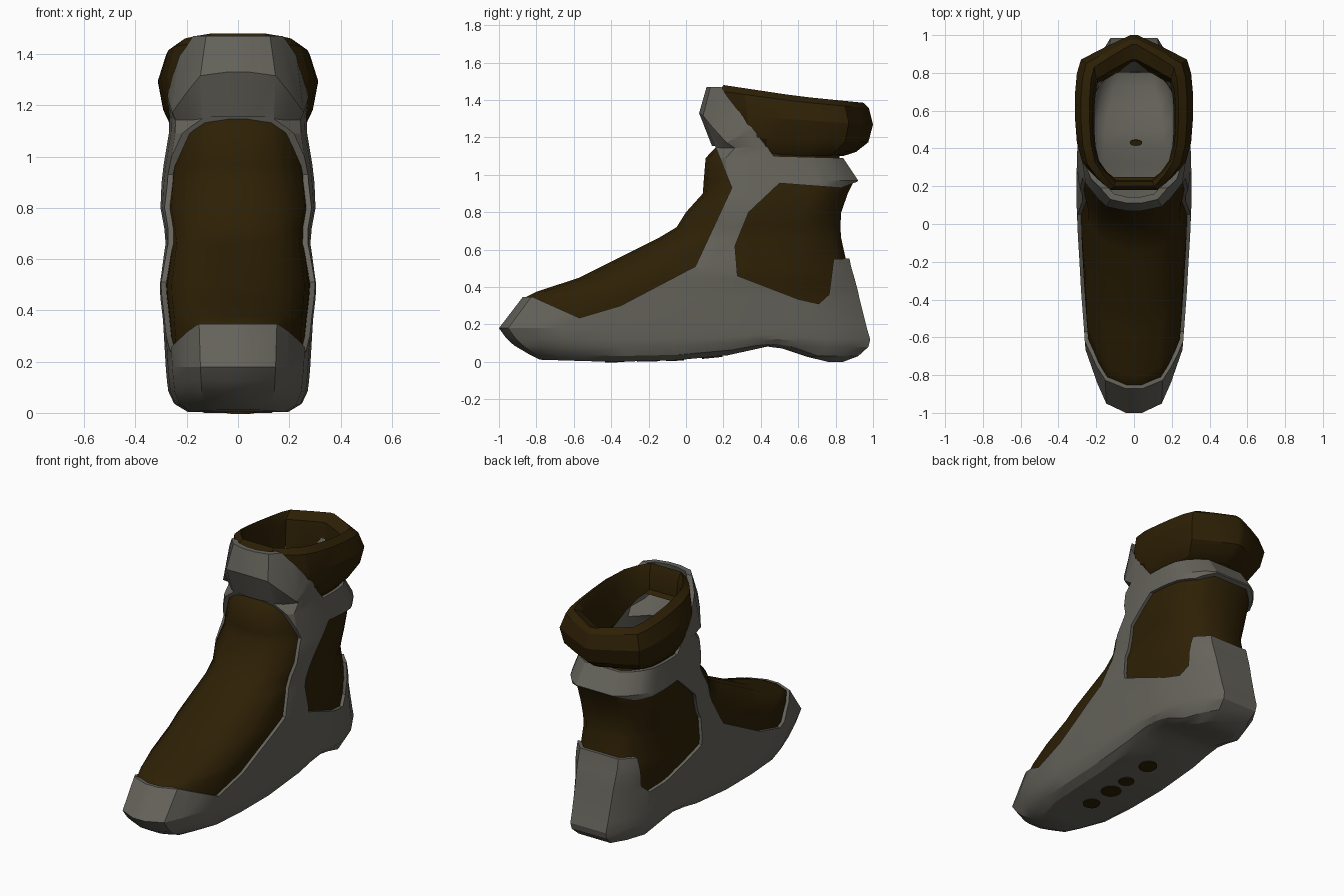
import bpy, bmesh, math

if "Cube" in bpy.data.objects:
    bpy.data.objects.remove(bpy.data.objects["Cube"])


def material(name, rgb):
    m = bpy.data.materials.new(name)
    m.diffuse_color = (*rgb, 1)
    m.use_nodes = True
    m.node_tree.nodes["Principled BSDF"].inputs["Base Color"].default_value = m.diffuse_color
    return m


GREY = material("armour grey", (0.13, 0.125, 0.104))
BROWN = material("dark brown", (0.0265, 0.0143, 0.0015))

# Half-width fraction along the boot, from front (0) to back (1)
PLAN = [(0, .15), (.025, .52), (.08, .69), (.17, .91), (.3, .97), (.45, 1), (.62, 1),
        (.69, .99), (.75, .97), (.8, .95), (.88, .83), (.95, .66), (1, .45)]
POINTED = [(0, .45), (.025, .53), (.08, .69), (.17, .88), (.3, .97), (.45, 1), (.62, 1),
           (.75, .97), (.84, .9), (.92, .5), (1, .06)]
# Rings of the boot: height, front y, back y, half width
RINGS = [(0, -.78, .84, .2), (.03, -.84, .92, .25), (.08, -.92, .975, .272),
         (.12, -.96, .985, .277), (.18, -1, .967, .282), (.35, -.87, .925, .292),
         (.375, -.82, .92, .294), (.45, -.59, .9, .303), (.5, -.49, .885, .305),
         (.66, -.17, .85, .283), (.72, -.07, .845, .29), (.8, -.02, .85, .305),
         (.9, .07, .885, .298), (.97, .075, .92, .29), (1.09, .085, .84, .27),
         (1.16, .14, .85, .268), (1.33, .07, .93, .282), (1.47, .11, .93, .24)]
ARCH = [(-.9, .015), (-.4, 0), (0, .01), (.2, .03), (.45, .085), (.57, .06), (.71, 0), (2, 0)]
FOLD = [(1.09, 0), (1.16, .02), (1.33, .16), (1.47, 0), (2, 0)]


def lerp(table, v):
    for (a, p), (b, q) in zip(table, table[1:]):
        if v <= b:
            return p + (q - p) * max(0, v - a) / (b - a)
    return table[-1][1]


def boot_shape(y, z):
    # arched sole, and the fold above the instep dropping to the sides
    fold = lerp(FOLD, z) * lerp([(.08, 0), (.21, 1), (.55, 0), (2, 0)], y)
    return z + lerp(ARCH, y) * max(0, 1 - z / .18) - fold


def collar_shape(y, z):
    # top slopes to the back, underside rises to the front
    z -= lerp([(.2, 0), (.6, .06), (1, .1)], y) * max(0, z - 1.1) / .38
    return max(z, lerp([(.2, 1.36), (.44, 1.09), (2, 1.09)], y))


def finish(bm, name, mat):
    bmesh.ops.recalc_face_normals(bm, faces=bm.faces)
    me = bpy.data.meshes.new(name)
    bm.to_mesh(me)
    bm.free()
    me.materials.append(mat)
    ob = bpy.data.objects.new(name, me)
    bpy.context.collection.objects.link(ob)
    return ob


def loft(name, rings, mat, plan=PLAN, warp=boot_shape, top=True, closed=False):
    bm = bmesh.new()
    n = len(plan)
    loops = []
    for z, f, b, w in rings:
        pts = [(s * w * k, f + (b - f) * t) for s, row in ((1, plan), (-1, plan[::-1]))
               for t, k in row]
        loops.append([bm.verts.new((x, y, warp(y, z))) for x, y in pts])
    pairs = list(zip(loops, loops[1:])) + ([(loops[-1], loops[0])] if closed else [])
    for a, b in pairs:
        for i in range(2 * n):
            j = (i + 1) % (2 * n)
            bm.faces.new((a[i], a[j], b[j], b[i]))
    for ring, use in ((loops[0], True), (loops[-1], top)):
        if use and not closed:
            for i in range(n - 1):
                bm.faces.new((ring[i], ring[i + 1], ring[2 * n - 2 - i], ring[2 * n - 1 - i]))
    return finish(bm, name, mat)


def inset(d):
    # rings moved inward, the sole moved up by half as much
    return [(z + (.5 * d if z < .1 else 0), f + d, b - d, w - d) for z, f, b, w in RINGS]


def prism(name, pts):
    bm = bmesh.new()
    face = bm.faces.new([bm.verts.new((-.6, y, z)) for y, z in pts])
    ext = bmesh.ops.extrude_face_region(bm, geom=[face])["geom"]
    bmesh.ops.translate(bm, vec=(1.2, 0, 0),
                        verts=[v for v in ext if isinstance(v, bmesh.types.BMVert)])
    return finish(bm, name, GREY)


def disc(name, y, r, z, squash=1):
    bm = bmesh.new()
    bmesh.ops.create_cone(bm, cap_ends=True, segments=16, radius1=r, radius2=r, depth=.008)
    ob = finish(bm, name, BROWN)
    ob.location = (.01, y, z)
    ob.scale.y = squash
    ob.rotation_euler.x = math.atan((boot_shape(y + .02, 0) - boot_shape(y - .02, 0)) / .04)


# Outer shell, hollowed and cut open at instep, ankle and collar
shell = loft("outer_shell", RINGS, GREY)
core = inset(.032)
core.append((1.7,) + core[-1][1:])
cutters = [
    loft("core_cutter", core, GREY),
    prism("instep_cutter", [(-1.2, .352), (-.82, .347), (-.57, .235), (-.35, .3), (.05, .51),
                            (.245, .93), (.155, 1.155), (-1.2, 1.155)]),
    prism("ankle_cutter", [(.275, .46), (.262, .62), (.335, .8), (.5, .955), (.83, .93),
                           (.92, .965), (1.2, 1.06), (1.2, .56), (.79, .55), (.765, .36),
                           (.71, .31), (.6, .335)]),
    prism("collar_cutter", [(.18, 1.6), (.19, 1.47), (.22, 1.42), (.47, 1.1), (.83, 1.09),
                            (1.3, 1.09), (1.3, 1.6)]),
]
bpy.context.view_layer.objects.active = shell
for c in cutters:
    mod = shell.modifiers.new(c.name, "BOOLEAN")
    mod.operation, mod.solver, mod.object = "DIFFERENCE", "EXACT", c
    bpy.ops.object.modifier_apply(modifier=mod.name)
for c in cutters:
    bpy.data.objects.remove(c)

# Soft inner boot and its lining with insole
sock = loft("inner_boot", inset(.02)[:-1], BROWN, top=False)
lining = loft("lining", inset(.04)[:-1], GREY, top=False)
lining.data.flip_normals()

# Padded collar ring
collar = loft("padded_collar", [
    (1.1, .25, .84, .245), (1.13, .22, .91, .265), (1.2, .2, .975, .292), (1.33, .19, 1, .312),
    (1.445, .18, .978, .28), (1.48, .2, .95, .235), (1.43, .225, .87, .22), (1.15, .23, .84, .21)],
    BROWN, POINTED, collar_shape, closed=True)

# Round tread inserts under the sole and a small one in the insole
for i, (y, r) in enumerate(((.14, .055), (-.06, .048), (-.2, .062), (-.38, .052))):
    disc(f"tread_insert_{i + 1}", y, r, boot_shape(y, 0) + .001)
disc("insole_insert", .43, .033, boot_shape(.43, .02) + .004, .5)

# Smooth gentle curves, keep hard edges
for ob, angle in ((shell, 25), (sock, 45), (lining, 40), (collar, 25)):
    bpy.ops.object.select_all(action="DESELECT")
    ob.select_set(True)
    bpy.context.view_layer.objects.active = ob
    bpy.ops.object.shade_smooth_by_angle(angle=math.radians(angle))
